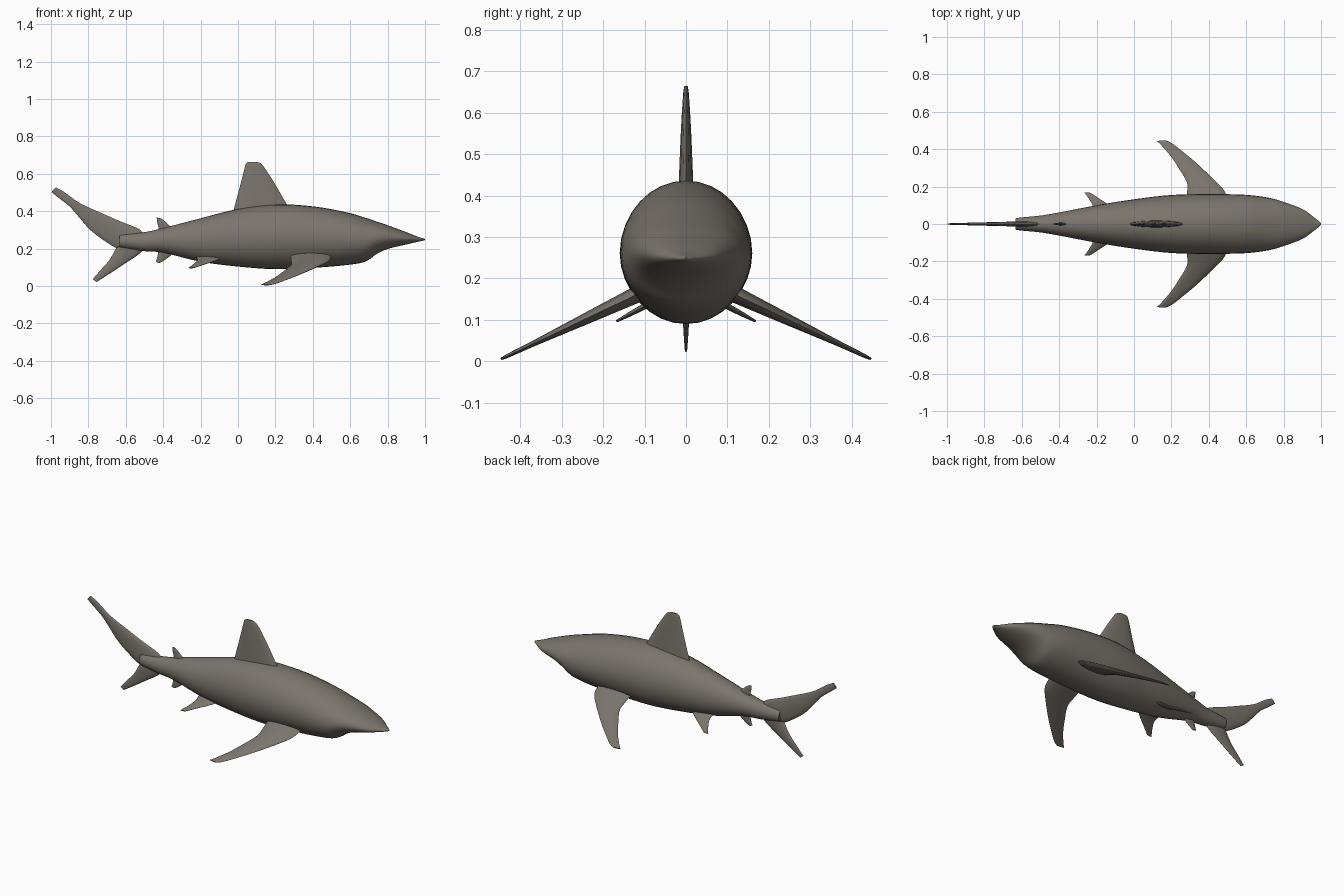
import bpy, bmesh, math
from mathutils import Vector

cube = bpy.data.objects.get("Cube")
if cube:
    bpy.data.objects.remove(cube, do_unlink=True)

skin = bpy.data.materials.new("grey brown skin")
skin.use_nodes = True
colour = (0.195, 0.175, 0.15, 1)
skin.diffuse_color = colour
bsdf = next(n for n in skin.node_tree.nodes if n.type == 'BSDF_PRINCIPLED')
bsdf.inputs["Base Color"].default_value = colour
bsdf.inputs["Roughness"].default_value = 0.7


def refine(rows, steps):
    """Smooth the listed stations with a Catmull-Rom spline."""
    out = []
    for i in range(len(rows) - 1):
        a, b, c, d = (rows[min(max(k, 0), len(rows) - 1)] for k in range(i - 1, i + 3))
        for s in range(steps):
            t = s / steps
            out.append([q + t / 2 * (r - p + t * (2*p - 5*q + 4*r - u + t * (3*(q - r) + u - p)))
                        for p, q, r, u in zip(a, b, c, d)])
    return out + [list(rows[-1])]


def loft(name, rings):
    """Skin a list of equal point rings and cap both ends."""
    bm = bmesh.new()
    loops = [[bm.verts.new(p) for p in ring] for ring in rings]
    n = len(loops[0])
    for a, b in zip(loops, loops[1:]):
        for i in range(n):
            j = (i + 1) % n
            bm.faces.new((a[i], a[j], b[j], b[i]))
    bm.faces.new(loops[0][::-1])
    bm.faces.new(loops[-1])
    bmesh.ops.recalc_face_normals(bm, faces=bm.faces)
    mesh = bpy.data.meshes.new(name)
    bm.to_mesh(mesh)
    bm.free()
    mesh.materials.append(skin)
    obj = bpy.data.objects.new(name, mesh)
    bpy.context.collection.objects.link(obj)
    bpy.ops.object.select_all(action='DESELECT')
    obj.select_set(True)
    bpy.context.view_layer.objects.active = obj
    bpy.ops.object.shade_smooth_by_angle(angle=math.radians(40))
    return obj


def ellipse(centre, u, v, n):
    return [centre + u * math.cos(2 * math.pi * i / n) + v * math.sin(2 * math.pi * i / n)
            for i in range(n)]


def fin(name, sections, normal, place, n=14, steps=4):
    """Sections hold leading point, trailing point and half thickness, root to tip."""
    rings = []
    for ax, as_, bx, bs, t in refine(sections, steps):
        lead, trail = place(ax, as_), place(bx, bs)
        rings.append(ellipse((lead + trail) / 2, (lead - trail) / 2, normal * t, n))
    # rounded tip
    last = rings[-1]
    mid = sum(last, Vector()) / n
    rings.append([mid + (p - mid) * 0.5 + (mid - sum(rings[-2], Vector()) / n) * 0.1 for p in last])
    return loft(name, rings)


# Body: x, top, bottom, half width
stations = [
    (-.632, .27, .21, .027), (-.62, .276, .204, .033), (-.5, .288, .186, .045),
    (-.4, .31, .178, .062), (-.2, .362, .13, .1), (0, .412, .104, .132),
    (.2, .436, .09, .155), (.4, .426, .097, .16), (.58, .394, .112, .157),
    (.68, .365, .13, .147), (.74, .345, .17, .136), (.8, .325, .198, .118),
    (.9, .288, .222, .08), (.96, .264, .236, .038), (.99, .255, .242, .014),
    (1, .251, .247, .003)]
loft("body", [ellipse(Vector((x, 0, (top + low) / 2)), Vector((0, w, 0)),
                      Vector((0, 0, (top - low) / 2)), 32)
              for x, top, low, w in refine(stations, 4)])


# Upright fins on the centre line
def upright(x, z):
    return Vector((x, 0, z))


side = Vector((0, 1, 0))
fin("dorsal_fin", [
    (.3, .38, -.03, .38, .02), (.262, .435, -.02, .42, .018), (.195, .55, .015, .55, .013),
    (.14, .635, .035, .63, .008), (.12, .656, .043, .654, .006), (.1, .664, .055, .664, .004)],
    side, upright)
fin("second_dorsal_fin", [
    (-.34, .28, -.43, .28, .008), (-.36, .315, -.425, .31, .007),
    (-.39, .345, -.432, .34, .005), (-.412, .362, -.435, .366, .003)], side, upright)
fin("anal_fin", [
    (-.33, .2, -.43, .2, .008), (-.355, .168, -.428, .175, .007),
    (-.39, .14, -.434, .145, .005), (-.42, .122, -.44, .13, .003)], side, upright)
fin("upper_tail_fin", [
    (-.5, .27, -.62, .21, .014), (-.53, .305, -.655, .205, .014), (-.63, .346, -.74, .26, .012),
    (-.73, .39, -.8, .31, .01), (-.8, .421, -.85, .368, .008), (-.86, .452, -.9, .425, .007),
    (-.93, .503, -.955, .468, .005), (-.975, .527, -.997, .502, .004)], side, upright)
fin("lower_tail_fin", [
    (-.5, .22, -.62, .25, .013), (-.52, .178, -.65, .205, .013), (-.62, .11, -.687, .14, .009),
    (-.7, .057, -.735, .085, .006), (-.755, .022, -.777, .037, .003)], side, upright)

# Paired fins: sections run outwards and slope down
pectoral = [
    (.5, .1, .28, .1, .022), (.487, .17, .284, .17, .018), (.435, .23, .282, .225, .015),
    (.34, .32, .235, .305, .01), (.275, .375, .195, .365, .007), (.205, .43, .145, .422, .005),
    (.17, .447, .122, .443, .003)]
pelvic = [
    (-.08, .06, -.22, .06, .01), (-.115, .09, -.218, .09, .008),
    (-.185, .135, -.238, .13, .006), (-.232, .166, -.265, .168, .003)]
for label, s in (("near", -1), ("far", 1)):
    normal = Vector((0, s * .43, .9))
    fin(label + "_pectoral_fin", pectoral, normal,
        lambda x, y: Vector((x, s * y, .156 - .475 * (y - .13))))
    fin(label + "_pelvic_fin", pelvic, normal,
        lambda x, y: Vector((x, s * y, .138 - .53 * (y - .09))))
